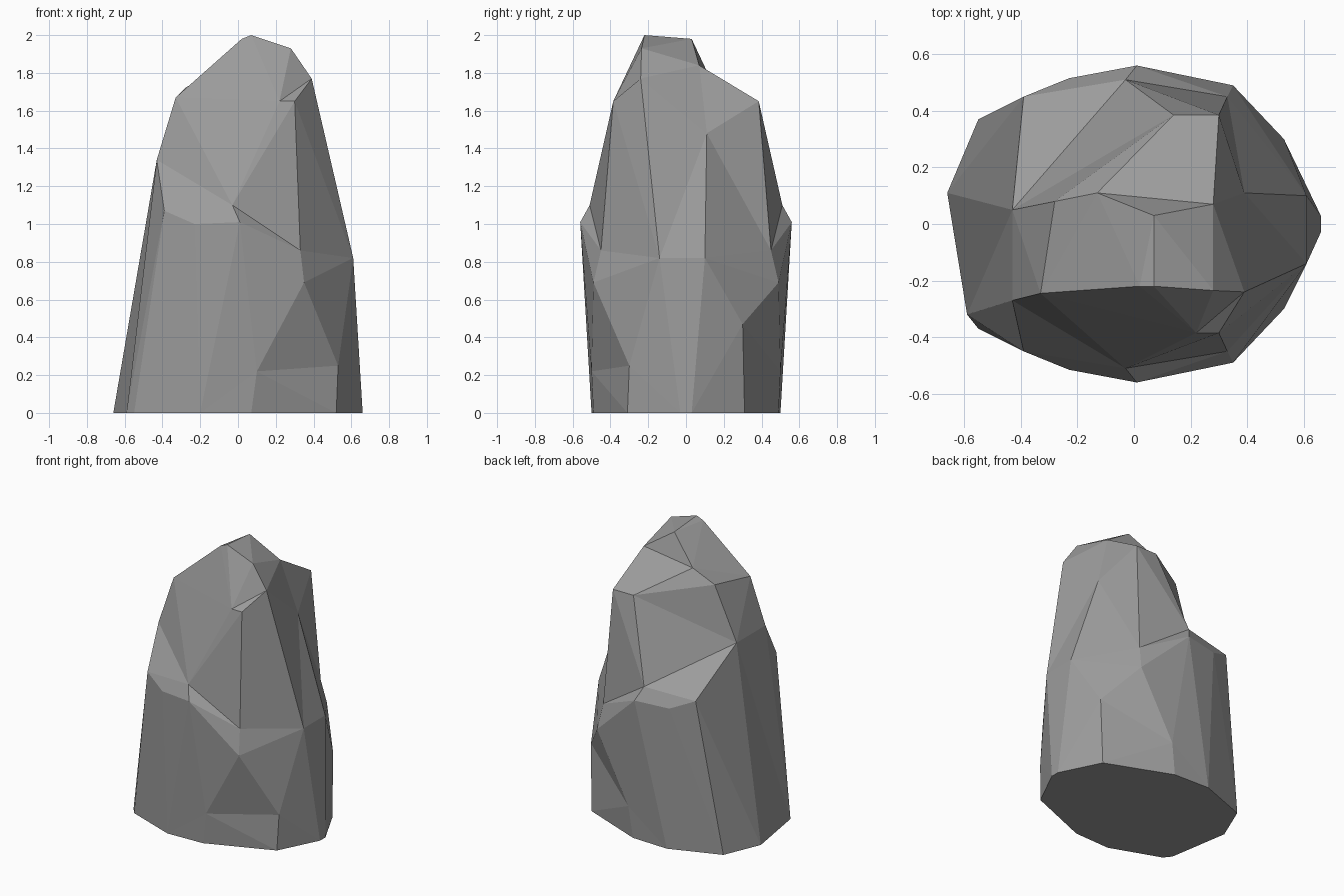
import bpy
import bmesh

cube = bpy.data.objects.get("Cube")
if cube:
    bpy.data.objects.remove(cube, do_unlink=True)

# One grey stone material
GREY = (0.33, 0.33, 0.33, 1)
stone = bpy.data.materials.new("grey stone")
stone.use_nodes = True
stone.diffuse_color = GREY
shader = stone.node_tree.nodes["Principled BSDF"]
shader.inputs["Base Color"].default_value = GREY
shader.inputs["Roughness"].default_value = 0.9

# Corners shared by the front and back flanks (y is mirrored)
flank = dict(
    a=(-.55, .37, 0), b=(-.2, .5, 0), c=(.07, .49, 0), d=(.52, .31, 0), e=(.66, .03, 0),
    f=(-.39, .45, 1.07), g=(-.23, .515, 1), h=(-.03, .51, 1.1), i=(.01, .56, 1.01),
    j=(.33, .45, .86), k=(.35, .49, .69), l=(.53, .3, .25), m=(.1, .5, .22),
    n=(.61, .14, .82), o=(.3, .385, 1.65), p=(.22, .385, 1.65))

# Corners of the crown and left edge, which differ from front to back
front = {key: (x, -y, z) for key, (x, y, z) in flank.items()}
front.update(
    q=(-.43, -.27, 1.34), r=(-.33, -.245, 1.67), s=(.02, -.22, 1.98), t=(.07, -.22, 2),
    u=(.28, -.235, 1.93), v=(.39, -.24, 1.77), w=(-.59, -.32, 0))
back = dict(flank)
back.update(
    l=(.53, .3, .47), n=(.61, .1, .82), p=(.14, .385, 1.65),
    q=(-.43, .05, 1.34), r=(-.28, .08, 1.72), s=(-.13, .11, 1.81), t=(.07, .03, 1.98),
    u=(.28, .07, 1.84), v=(.39, .11, 1.48), w=(-.66, .11, 0))

# Facets of each flank, then the ridge strip and base joining the two flanks
FACETS = ("fqrsphg", "stuvop", "wafq", "abgf", "gih", "gbi", "bcmi",
          "imkj", "hijop", "vojkln", "nlde", "kmcdl")
RIDGE = "wqrstuvne"
BASE = "wabcde"

bm = bmesh.new()
sides = [{key: bm.verts.new(co) for key, co in part.items()} for part in (front, back)]
for side in sides:
    for facet in FACETS:
        bm.faces.new([side[key] for key in facet])
near, far = sides
for lower, upper in zip(RIDGE, RIDGE[1:]):
    bm.faces.new((near[lower], far[lower], far[upper], near[upper]))
bm.faces.new([near[key] for key in BASE] + [far[key] for key in reversed(BASE)])
bmesh.ops.recalc_face_normals(bm, faces=bm.faces)
bmesh.ops.triangulate(bm, faces=bm.faces, ngon_method="BEAUTY")

mesh = bpy.data.meshes.new("standing_rock")
bm.to_mesh(mesh)
bm.free()
mesh.materials.append(stone)
rock = bpy.data.objects.new("standing_rock", mesh)
bpy.context.collection.objects.link(rock)
